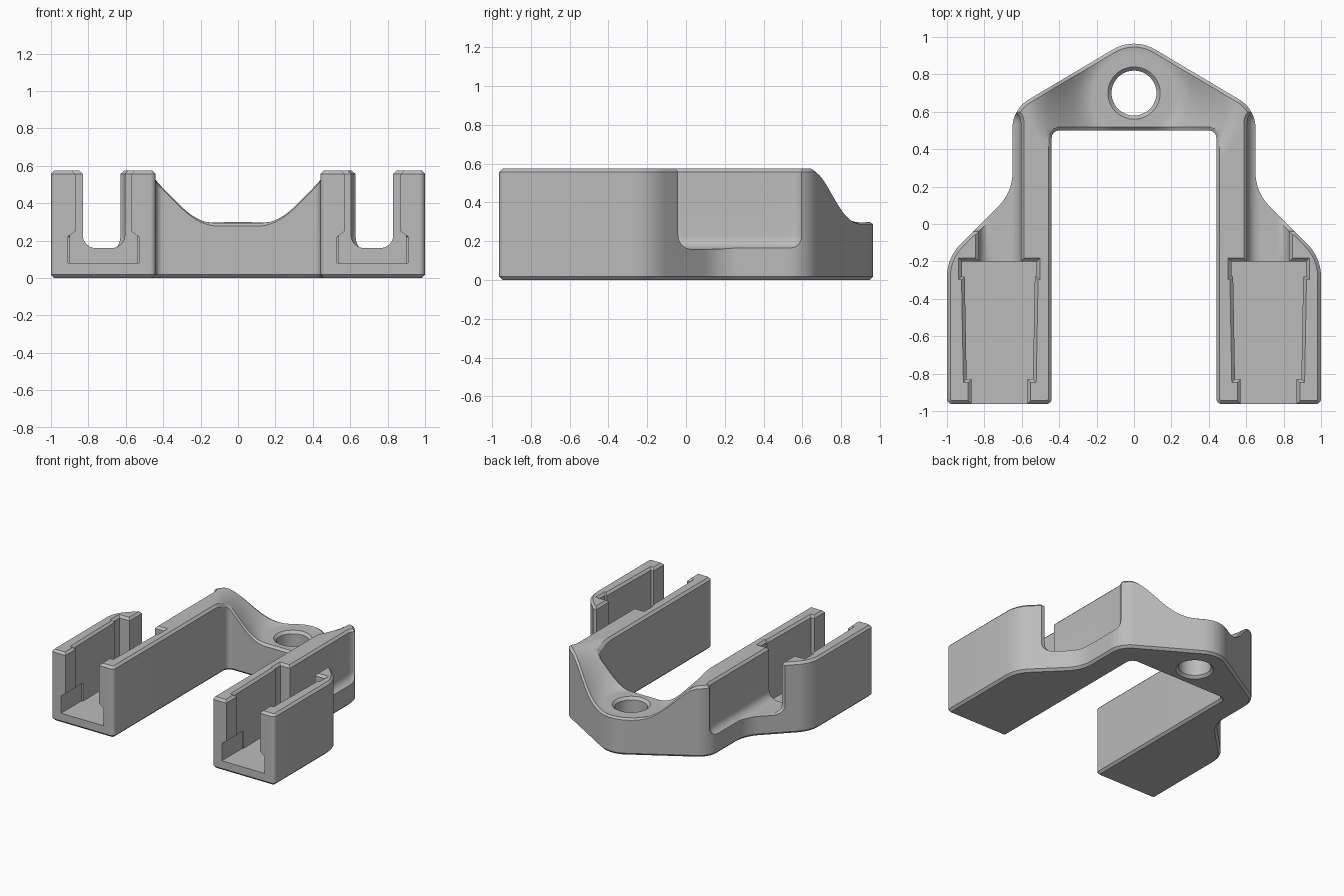
import bpy, bmesh
from math import sin, cos, tan, pi
from mathutils import Vector

cube = bpy.data.objects.get("Cube")
if cube:
    bpy.data.objects.remove(cube, do_unlink=True)

H = 0.575      # wall height
C = 0.018      # edge chamfer
BOSS = 0.295   # height of the rear screw boss
HOLE = Vector((0, 0.70))


def rounded(corners, steps=10):
    """Closed outline with each (x, y, radius) corner turned into an arc."""
    out = []
    for i, (x, y, r) in enumerate(corners):
        p = Vector((x, y))
        if r <= 0:
            out.append(p)
            continue
        a = (Vector(corners[i - 1][:2]) - p).normalized()
        b = (Vector(corners[(i + 1) % len(corners)][:2]) - p).normalized()
        half = a.angle(b) / 2
        centre = p + (a + b).normalized() * (r / sin(half))
        start = p + a * (r / tan(half)) - centre
        end = p + b * (r / tan(half)) - centre
        sweep = start.angle(end)
        for k in range(steps + 1):
            t = k / steps
            out.append(centre + (start * sin((1 - t) * sweep) + end * sin(t * sweep)) / sin(sweep))
    return out


def inset(loop, d):
    """Move a counter-clockwise outline inwards by d."""
    out = []
    for i, p in enumerate(loop):
        d1 = (p - loop[i - 1]).normalized()
        d2 = (loop[(i + 1) % len(loop)] - p).normalized()
        n1, n2 = Vector((-d1.y, d1.x)), Vector((-d2.y, d2.x))
        out.append(p + (n1 + n2) * (d / (1 + n1.dot(n2))))
    return out


def loft(loop, levels):
    """Closed solid through the outline at each (inset, height) level."""
    bm = bmesh.new()
    rings = [[bm.verts.new((p.x, p.y, z)) for p in inset(loop, d)] for d, z in levels]
    n = len(loop)
    for lo, hi in zip(rings, rings[1:]):
        for i in range(n):
            j = (i + 1) % n
            bm.faces.new((lo[i], lo[j], hi[j], hi[i]))
    bm.faces.new(rings[0][::-1])
    bm.faces.new(rings[-1])
    return bm


def make_object(name, bm):
    bmesh.ops.recalc_face_normals(bm, faces=bm.faces)
    mesh = bpy.data.meshes.new(name)
    bm.to_mesh(mesh)
    bm.free()
    ob = bpy.data.objects.new(name, mesh)
    bpy.context.collection.objects.link(ob)
    return ob


# Bracket body: U-shaped outline with chamfered top and bottom
half = [(0.44, 0.50, 0.04), (0.44, -0.963, 0.03), (1.0, -0.963, 0.03),
        (1.0, -0.18, 0.25), (0.65, 0.17, 0.25), (0.65, 0.614, 0.18)]
corners = half + [(0, 1.0, 0.22)] + [(-x, y, r) for x, y, r in reversed(half)]
body = loft(rounded(corners), [(C, 0), (0, C), (0, H - C), (C, H)])


def slice_upper(co, no, y_min):
    faces = [f for f in body.faces if max(v.co.z for v in f.verts) > 0.3
             and min(v.co.y for v in f.verts) > y_min]
    edges = {e for f in faces for e in f.edges}
    verts = {v for f in faces for v in f.verts}
    bmesh.ops.bisect_plane(body, geom=faces + list(edges) + list(verts),
                           dist=0.0001, plane_co=co, plane_no=no)


# Rear saddle: slice the top finely, then sink it towards the boss
for k in range(26):
    slice_upper((0, 0.3125 + 0.025 * k, 0), (0, 1, 0), -2)
for k in range(-26, 27):
    slice_upper((0.025 * k, 0, 0), (1, 0, 0), 0.3)
for v in body.verts:
    if v.co.z > 0.3:
        t = ((v.co.xy - HOLE).length - 0.22) / 0.36
        t = min(max(t, 0), 1)
        v.co.z += (BOSS - H) * (1 - t * t * (3 - 2 * t))
bmesh.ops.triangulate(body, faces=[f for f in body.faces
                                   if min(v.co.y for v in f.verts) > 0.3
                                   and max(v.co.z for v in f.verts) > 0.28])
bracket = make_object("bracket", body)


def cut(bm):
    cutter = make_object("cutter", bm)
    cutter.hide_render = True
    mod = bracket.modifiers.new("cut", 'BOOLEAN')
    mod.operation = 'DIFFERENCE'
    mod.solver = 'EXACT'
    mod.object = cutter
    bpy.context.view_layer.objects.active = bracket
    bpy.ops.object.modifier_apply(modifier=mod.name)
    bpy.data.objects.remove(cutter, do_unlink=True)


def rect(x0, x1, y0, y1, r=0):
    return [(x0, y0, r), (x1, y0, 0), (x1, y1, 0), (x0, y1, r)]


flare = [(0, H - C), (-C, H + 0.0005), (-C, H + 0.2)]
R = 0.07
scoop = [(R * (1 - sin(a)), 0.16 + R * (1 - cos(a))) for a in [k * pi / 16 for k in range(9)]]

# Pocket, mouth and rear cut-outs of each holder arm
pocket = [(0.54, -0.83, 0), (0.895, -0.83, 0), (0.905, -0.28, 0), (0.92, -0.28, 0),
          (0.92, -0.20, 0), (0.52, -0.20, 0), (0.52, -0.28, 0), (0.53, -0.28, 0)]
cuts = [
    (pocket, [(0, 0.08)] + flare),
    (rect(0.53, 0.91, -1.2, -0.7), [(0, 0.08), (0, 0.22), (0.04, 0.25)]),
    (rect(0.57, 0.87, -1.2, -0.7), [(0, 0.20)] + flare),
    (rect(0.605, 0.83, -0.30, 0.30), scoop + flare),
    (rect(0.605, 1.3, -0.04, 0.62, 0.08), scoop + flare),
]
for corners, levels in cuts:
    for side in (1, -1):
        pts = corners if side > 0 else [(-x, y, r) for x, y, r in reversed(corners)]
        cut(loft(rounded(pts), levels))

# Chamfered screw hole
ring = [HOLE + Vector((cos(a), sin(a))) * 0.12 for a in [k * pi / 24 for k in range(48)]]
cut(loft(ring, [(-0.03, -0.01), (0, 0.02), (0, BOSS - 0.02), (-0.04, BOSS + 0.02), (-0.04, 0.6)]))

# Colour and shading
grey = bpy.data.materials.new("mid grey")
grey.use_nodes = True
colour = (0.5, 0.5, 0.5, 1)
grey.diffuse_color = colour
grey.node_tree.nodes["Principled BSDF"].inputs["Base Color"].default_value = colour
bracket.data.materials.clear()
bracket.data.materials.append(grey)
for p in bracket.data.polygons:
    p.material_index = 0
bpy.ops.object.select_all(action='DESELECT')
bracket.select_set(True)
bpy.context.view_layer.objects.active = bracket
bpy.ops.object.shade_smooth_by_angle(angle=pi / 6)
